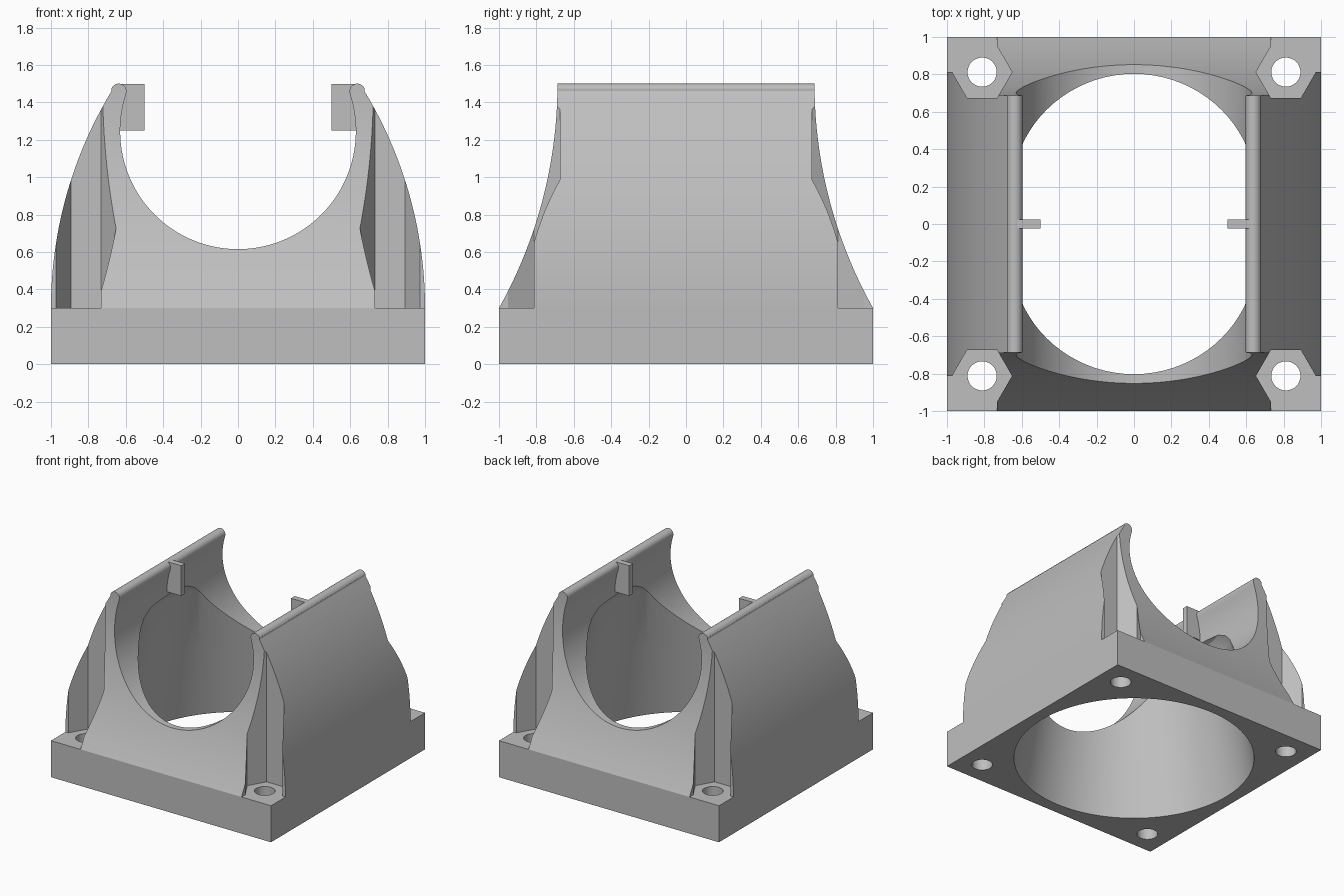
import bpy, bmesh, math
from math import sin, cos, pi, sqrt

cube = bpy.data.objects.get("Cube")
if cube:
    bpy.data.objects.remove(cube, do_unlink=True)

mat = bpy.data.materials.new("light_grey")
mat.use_nodes = True
grey = (0.52, 0.52, 0.52, 1)
mat.diffuse_color = grey
mat.node_tree.nodes["Principled BSDF"].inputs["Base Color"].default_value = grey


def prism(name, points, axis, lo, hi):
    """Extrude a closed 2D profile along one axis."""
    place = {"x": lambda a, b, t: (t, a, b),
             "y": lambda a, b, t: (a, t, b),
             "z": lambda a, b, t: (a, b, t)}[axis]
    bm = bmesh.new()
    face = bm.faces.new([bm.verts.new(place(a, b, lo)) for a, b in points])
    out = bmesh.ops.extrude_face_region(bm, geom=[face])
    moved = [v for v in out["geom"] if isinstance(v, bmesh.types.BMVert)]
    bmesh.ops.translate(bm, verts=moved, vec=place(0, 0, hi - lo))
    return finish(name, bm)


def lathe(name, profile, steps):
    """Stack rings of (radius, height) into a closed solid of revolution."""
    bm = bmesh.new()
    rings = [[bm.verts.new((r * cos(2 * pi * i / steps), r * sin(2 * pi * i / steps), z))
              for i in range(steps)] for r, z in profile]
    for low, high in zip(rings, rings[1:]):
        for i in range(steps):
            j = (i + 1) % steps
            bm.faces.new((low[i], low[j], high[j], high[i]))
    bm.faces.new(rings[0])
    bm.faces.new(rings[-1])
    return finish(name, bm)


def finish(name, bm):
    bmesh.ops.recalc_face_normals(bm, faces=bm.faces)
    mesh = bpy.data.meshes.new(name)
    bm.to_mesh(mesh)
    bm.free()
    mesh.materials.append(mat)
    ob = bpy.data.objects.new(name, mesh)
    bpy.context.collection.objects.link(ob)
    return ob


def combine(target, tool, operation):
    """Apply a boolean and discard the tool."""
    mod = target.modifiers.new("combine", "BOOLEAN")
    mod.operation, mod.object, mod.solver = operation, tool, "EXACT"
    bpy.context.view_layer.objects.active = target
    bpy.ops.object.modifier_apply(modifier=mod.name)
    bpy.data.objects.remove(tool, do_unlink=True)


def mirrored(half):
    return half + [(-a, b) for a, b in reversed(half)]


# Cradle cross-section: bulging outer wall, rounded lip, round saddle
base_top, saddle_r, saddle_z = 0.3, 0.63, 1.245
heights = [base_top + 1.16 * i / 24 for i in range(25)]
wall = [(1, 0)] + [(1 - 2.24 + sqrt(2.24 ** 2 - (z - base_top) ** 2), z) for z in heights]
lip = [(0.638 + 0.042 * cos(a), 1.458 + 0.042 * sin(a))
       for a in [pi * (0.12 + 0.88 * i / 10) for i in range(11)]]
start = math.asin((1.44 - saddle_z) / saddle_r)
saddle = [(saddle_r * cos(a), saddle_z + saddle_r * sin(a))
          for a in [start - (start + pi / 2) * i / 40 for i in range(40)]]
half = wall + lip + saddle
section = half + [(0, saddle_z - saddle_r)] + [(-a, b) for a, b in reversed(half)]
body = prism("fan_duct_cradle", section, "y", -1.05, 1.05)

# Concave front and back faces
flare = 2.457
side = [(1, -0.1)] + [(0.687 + flare - sqrt(flare ** 2 - (1.5 - z) ** 2), z)
                      for z in [base_top + 1.2 * i / 24 for i in range(25)]] + [(0.687, 1.6)]
combine(body, prism("flare_tool", mirrored(side), "x", -1.2, 1.2), "INTERSECT")

# Tapered air opening with a rounded top
opening = [(0.921, -0.1), (0.803, 0.615), (0.725, 1.09), (0.705, 1.15), (0.67, 1.2), (0.6, 1.23)]
combine(body, lathe("opening_tool", opening, 96), "DIFFERENCE")

# Corner nut pockets and screw holes
c, r = 0.812, 0.16
h = r * sin(pi / 3)
pocket = [(c - r, c), (c - r / 2, c - h), (c + r / 2, c - h), (c + r, c),
          (1.1, c), (1.1, 1.1), (c - r / 2, 1.1), (c - r / 2, c + h)]
bore = [(c + 0.078 * cos(2 * pi * i / 32), c + 0.078 * sin(2 * pi * i / 32)) for i in range(32)]
for sx in (1, -1):
    for sy in (1, -1):
        for shape, low in ((pocket, base_top), (bore, -0.2)):
            pts = [(sx * a, sy * b) for a, b in shape]
            combine(body, prism("corner_tool", pts, "z", low, 1.8), "DIFFERENCE")

# Small retaining tabs inside the lips
for name, s in (("left_tab", 1), ("right_tab", -1)):
    prism(name, [(s * 0.5, 1.25), (s * 0.64, 1.25), (s * 0.64, 1.498), (s * 0.5, 1.498)],
          "y", -0.024, 0.024)

# Smooth the curved walls, keep the corners crisp
bpy.ops.object.select_all(action="DESELECT")
body.select_set(True)
bpy.context.view_layer.objects.active = body
bpy.ops.object.shade_smooth_by_angle(angle=math.radians(28))
